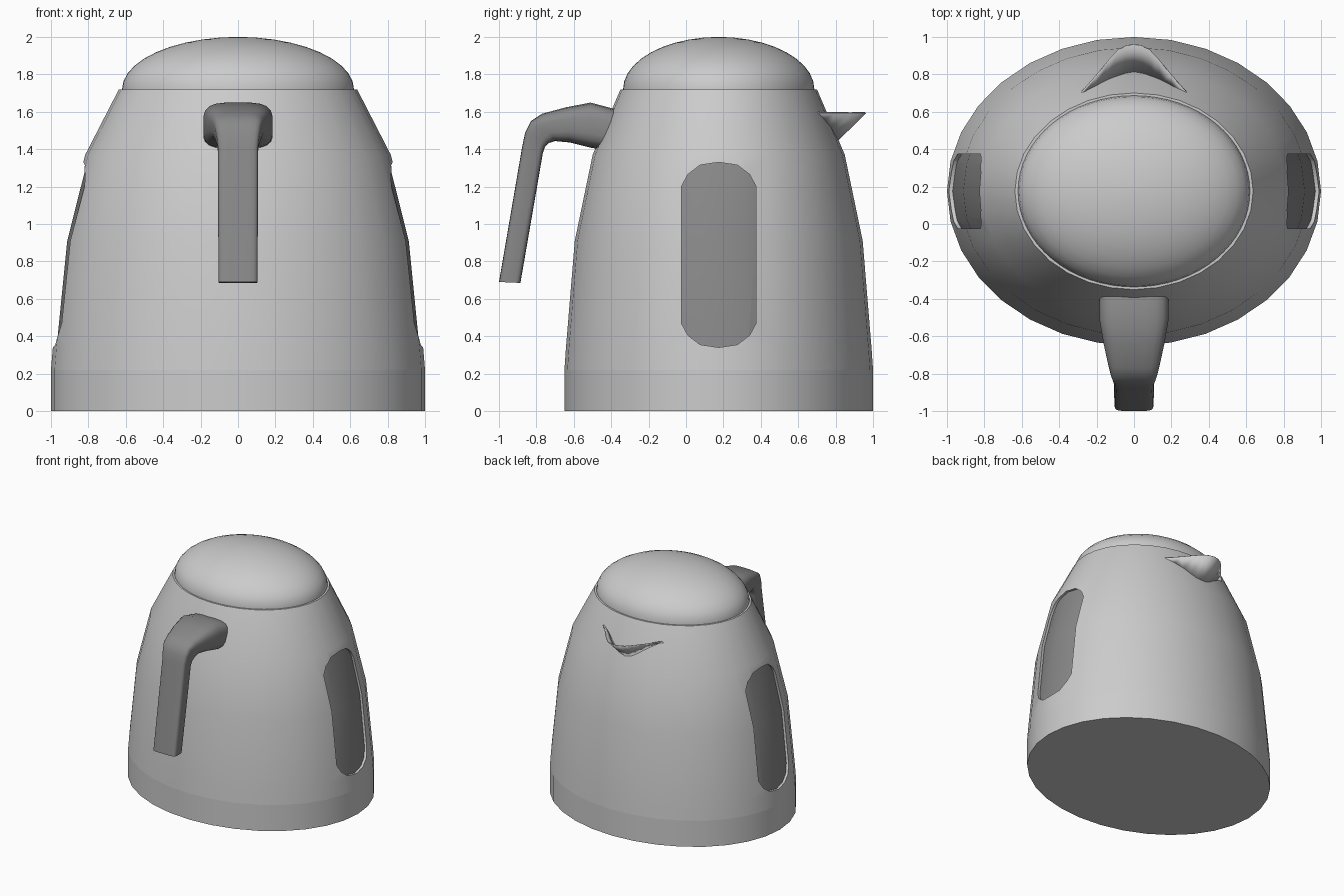
import bpy, bmesh, math

if "Cube" in bpy.data.objects:
    bpy.data.objects.remove(bpy.data.objects["Cube"])

CY, RATIO = 0.175, 0.825          # body centre in y, ellipse depth / width
PROFILE = [(0.22, 1.0), (0.34, 0.99), (0.91, 0.933), (1.37, 0.817), (1.72, 0.637)]

dark = bpy.data.materials.new("dark_grey")
dark.diffuse_color = (0.25, 0.25, 0.25, 1)
dark.use_nodes = True
dark.node_tree.nodes["Principled BSDF"].inputs["Base Color"].default_value = dark.diffuse_color


def make(name, bm, mat=None):
    bmesh.ops.recalc_face_normals(bm, faces=bm.faces)
    me = bpy.data.meshes.new(name)
    bm.to_mesh(me)
    bm.free()
    ob = bpy.data.objects.new(name, me)
    bpy.context.collection.objects.link(ob)
    if mat:
        me.materials.append(mat)
    return ob


def smooth(ob, angle=35):
    bpy.ops.object.select_all(action='DESELECT')
    ob.select_set(True)
    bpy.context.view_layer.objects.active = ob
    bpy.ops.object.shade_smooth_by_angle(angle=math.radians(angle))


def loft(name, rings, mat=None):
    """Skin closed rings of points and cap both ends."""
    bm = bmesh.new()
    vs = [[bm.verts.new(p) for p in r] for r in rings]
    n = len(vs[0])
    for a, b in zip(vs, vs[1:]):
        for i in range(n):
            bm.faces.new((a[i], a[(i + 1) % n], b[(i + 1) % n], b[i]))
    bm.faces.new(vs[0])
    bm.faces.new(vs[-1])
    return make(name, bm, mat)


def oval(r, z, n=32, inset=0.0):
    return [((r - inset) * math.cos(2 * math.pi * i / n),
             CY + (r * RATIO - inset) * math.sin(2 * math.pi * i / n), z) for i in range(n)]


def boolean(ob, cutter, op):
    m = ob.modifiers.new("cut", 'BOOLEAN')
    m.operation, m.solver, m.object = op, 'EXACT', cutter
    dg = bpy.context.evaluated_depsgraph_get()
    dg.update()
    me = bpy.data.meshes.new_from_object(ob.evaluated_get(dg))
    ob.modifiers.clear()
    ob.data = me


def radius(z):
    for (z0, r0), (z1, r1) in zip(PROFILE, PROFILE[1:]):
        if z <= z1:
            return r0 + (r1 - r0) * (z - z0) / (z1 - z0)
    return PROFILE[-1][1]


# Base band and tapering body
base = loft("base_band", [oval(1, 0), oval(1, 0.22)])
smooth(base)
body = loft("body", [oval(r, z) for z, r in PROFILE])

# Recessed side windows, rounded at both ends
corner = [(0.20, 0.0), (0.165, 0.065), (0.10, 0.115), (0.0, 0.13)]
half = corner + [(-y, z) for y, z in corner[-2::-1]]
outline = [(CY + y, 1.20 + z) for y, z in half] + [(CY - y, 0.47 - z) for y, z in half]
for side, sx in (("right", 1), ("left", -1)):
    cutter = loft("window_cutter", [[(sx * x, y, z) for y, z in outline] for x in (0.7, 1.2)])
    cutter.hide_render = True
    panel = loft("window_" + side, [oval(r, z, inset=0.02) for z, r in PROFILE])
    boolean(panel, cutter, 'INTERSECT')
    boolean(body, cutter, 'DIFFERENCE')
    panel.data.materials.clear()
    panel.data.materials.append(dark)
    smooth(panel)
    bpy.data.objects.remove(cutter)
smooth(body)

# Domed lid
steps = [math.pi / 2 * i / 10 for i in range(10)] + [math.pi / 2 * 0.985]
lid = loft("lid", [oval(0.62, 1.70, 64)] +
           [oval(0.62 * math.cos(a), 1.72 + 0.28 * math.sin(a), 64) for a in steps])
smooth(lid, 40)

# Open pouring lip: rim curve ruled down to a curve lying on the body
rim = [(0.28, 0.705), (0.20, 0.795), (0.13, 0.88), (0.08, 0.932), (0.04, 0.953), (0, 0.96)]
foot = [(0.28, 1.60), (0.21, 1.56), (0.15, 1.52), (0.10, 1.485), (0.05, 1.455), (0, 1.445)]


def on_body(x, z):
    r = radius(z)
    return (x, CY + r * RATIO * math.sqrt(1 - (x / r) ** 2) - 0.01, z)


pairs = [((x, y, 1.595), on_body(*f)) for (x, y), f in zip(rim, foot)]
pairs += [((-a[0], *a[1:]), (-b[0], *b[1:])) for a, b in pairs[-2::-1]]
bm = bmesh.new()
cols = [[bm.verts.new(p) for p in pr] for pr in pairs]
for a, b in zip(cols, cols[1:]):
    bm.faces.new((a[0], a[1], b[1], b[0]))
spout = make("spout", bm)
sol = spout.modifiers.new("thickness", 'SOLIDIFY')
sol.thickness, sol.offset = 0.008, 0
smooth(spout, 40)

# Handle: outer (y, z), inner (y, z), half width
sections = [
    (-0.38, 1.615, -0.45, 1.400, 0.187), (-0.51, 1.650, -0.50, 1.405, 0.187),
    (-0.64, 1.625, -0.62, 1.435, 0.165), (-0.77, 1.590, -0.70, 1.443, 0.140),
    (-0.83, 1.550, -0.735, 1.432, 0.125), (-0.86, 1.490, -0.755, 1.410, 0.115),
    (-0.875, 1.42, -0.765, 1.380, 0.108), (-1.00, 0.690, -0.885, 0.685, 0.105)]
rings = []
for k, (oy, oz, iy, iz, w) in enumerate(sections):
    power = 0.55 if k < 4 else 0.35      # squarer towards the grip
    ring = []
    for i in range(20):
        a = 2 * math.pi * (i + 0.5) / 20
        c, s = (math.copysign(abs(f) ** power, f) for f in (math.cos(a), math.sin(a)))
        t = (1 + s) / 2
        ring.append((w * c, iy + (oy - iy) * t, iz + (oz - iz) * t))
    rings.append(ring)
handle = loft("handle", rings, dark)
smooth(handle, 40)
